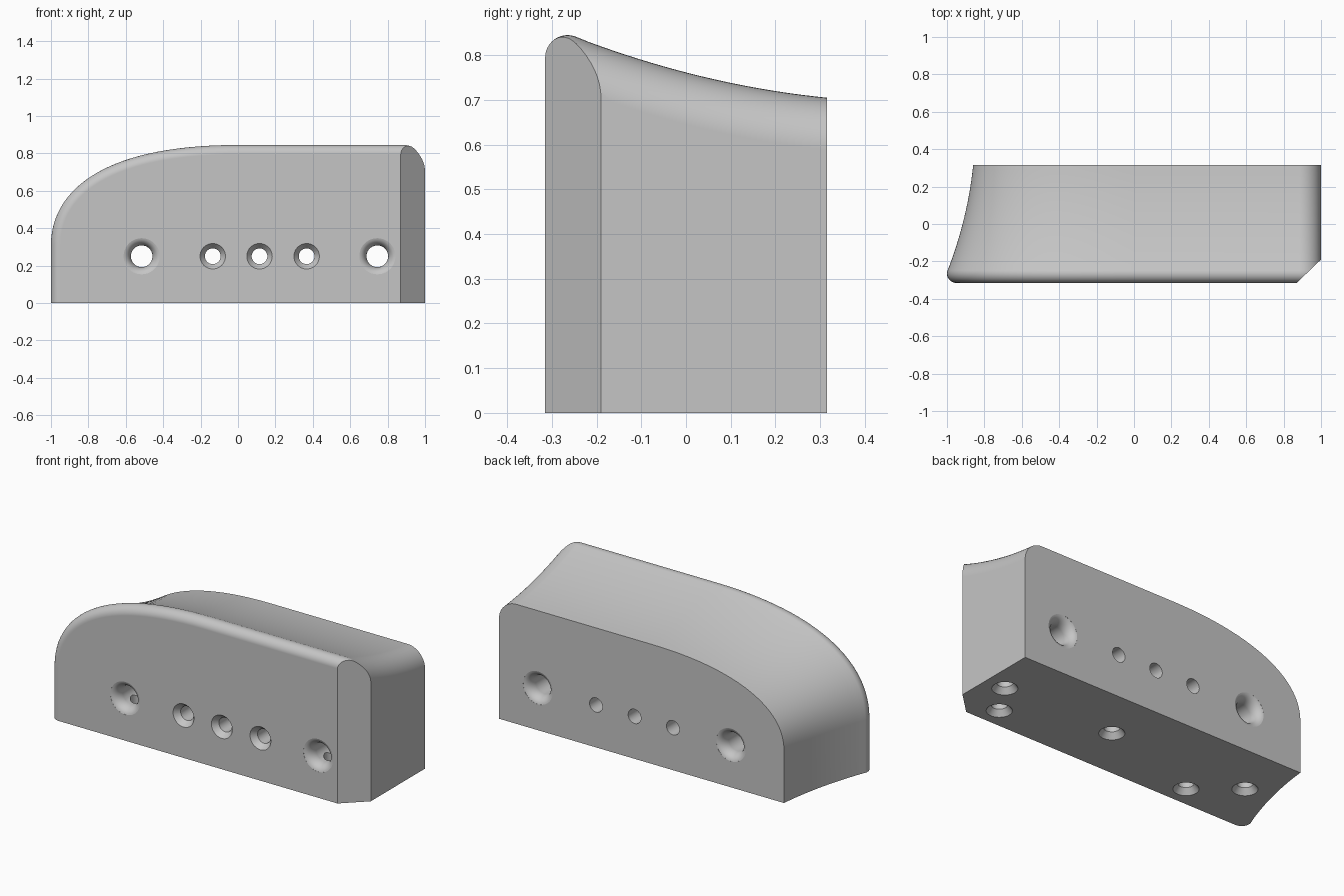
import bpy, bmesh
from math import sin, cos, pi, radians
from mathutils import Vector, Matrix

if "Cube" in bpy.data.objects:
    bpy.data.objects.remove(bpy.data.objects["Cube"])

HALF = 0.315      # half depth in y
TOP = 0.845       # height of the crest
FILLET = 0.115    # rounding along the right end
NOSE = 0.05       # rounding along the front edge

grey = bpy.data.materials.new("plain grey")
grey.use_nodes = True
grey.diffuse_color = (0.56, 0.56, 0.56, 1)
grey.node_tree.nodes["Principled BSDF"].inputs["Base Color"].default_value = grey.diffuse_color


def make_object(name, bm):
    bmesh.ops.recalc_face_normals(bm, faces=bm.faces)
    mesh = bpy.data.meshes.new(name)
    bm.to_mesh(mesh)
    bm.free()
    obj = bpy.data.objects.new(name, mesh)
    bpy.context.collection.objects.link(obj)
    mesh.materials.append(grey)
    return obj


def loft(bm, rings):
    """Skin equal closed rings of points and cap both ends."""
    rows = [[bm.verts.new(p) for p in ring] for ring in rings]
    n = len(rows[0])
    for a, b in zip(rows, rows[1:]):
        for i in range(n):
            j = (i + 1) % n
            bm.faces.new((a[i], a[j], b[j], b[i]))
    bm.faces.new(rows[0])
    bm.faces.new(rows[-1])


def outline(y, inset):
    """Side outline with its curved shoulder and top set in by a distance."""
    p = [Vector(v) for v in ((-1, 0.31), (-1, 0.57), (-0.77, TOP), (0, TOP))]
    pts = [(-1 + inset, 0)]
    steps = 32
    for k in range(steps + 1):
        t = k / steps
        s = 1 - t
        point = s**3 * p[0] + 3*s*s*t * p[1] + 3*s*t*t * p[2] + t**3 * p[3]
        tangent = (s*s * (p[1]-p[0]) + 2*s*t * (p[2]-p[1]) + t*t * (p[3]-p[2])).normalized()
        pts.append((point.x + tangent.y * inset, point.y - tangent.x * inset))
    for k in range(13):
        a = pi / 2 * (1 - k / 12)
        pts.append((1 - FILLET + FILLET * cos(a), TOP - inset - FILLET + FILLET * sin(a)))
    pts.append((1, 0))
    return [(x, y, z) for x, z in pts]


# Body: rounded front edge running into a hollow sweep towards the back
rings = []
for k in range(13):
    a = radians(-90 + 111 * k / 12)
    rings.append(outline(-HALF + NOSE + NOSE * sin(a), NOSE * (1 - cos(a))))
start = rings[-1][0][1]
for k in range(1, 21):
    y = start + (HALF - start) * k / 20
    t = HALF - y
    rings.append(outline(y, 0.14 - 0.1 * t - 0.252 * t * t))
bm = bmesh.new()
loft(bm, rings)

# Bevelled front right corner
cut = bmesh.ops.bisect_plane(bm, geom=bm.verts[:] + bm.edges[:] + bm.faces[:],
                             plane_co=(0.87, -HALF, 0), plane_no=(0.125, -0.13, 0),
                             clear_outer=True)
bmesh.ops.holes_fill(bm, edges=[e for e in bm.edges if e.is_boundary], sides=0)
body = make_object("grip_block", bm)


def drill(profile, location, upward=False):
    """Cut a turned hole; the profile lists radius and depth."""
    turn = Matrix.Rotation(0 if upward else -pi / 2, 4, 'X')
    move = Matrix.Translation(location) @ turn
    n = 40
    rings = [[move @ Vector((r * cos(2*pi*i/n), r * sin(2*pi*i/n), d)) for i in range(n)]
             for r, d in profile]
    bm = bmesh.new()
    loft(bm, rings)
    cutter = make_object("hole_cutter", bm)
    cutter.hide_render = True
    mod = body.modifiers.new("hole", 'BOOLEAN')
    mod.operation = 'DIFFERENCE'
    mod.solver = 'EXACT'
    mod.object = cutter
    bpy.ops.object.modifier_apply(modifier=mod.name)
    bpy.data.objects.remove(cutter)


bpy.context.view_layer.objects.active = body
body.select_set(True)

# Large through holes with soft flared mouths on both faces
depth = 2 * HALF
flare = []
for k in range(9):
    a = radians(8 + 82 * k / 8)
    flare.append((0.058 + 0.045 * (1 - sin(a)), 0.06 * (1 - cos(a))))
mouth = [(flare[0][0], -0.05)] + flare
large = mouth + [(r, depth - d) for r, d in reversed(mouth)]
for x in (-0.515, 0.745):
    drill(large, (x, -HALF, 0.25))

# Small countersunk through holes
sink = [(0.084, -0.02), (0.042, 0.033)]
for x in (-0.135, 0.115, 0.367):
    drill(sink + [(0.042, depth + 0.05)], (x, -HALF, 0.25))

# Countersunk holes in the base; the front pair opens into the large holes
for x, y, end in ((0.873, 0, 0.2), (0.15, 0, 0.2), (-0.75, 0, 0.2),
                  (0.747, -0.195, 0.24), (-0.515, -0.195, 0.24)):
    drill(sink + [(0.042, end)], (x, y, 0), upward=True)

bpy.ops.object.shade_smooth_by_angle(angle=radians(30))
weighted = body.modifiers.new("clean_shading", 'WEIGHTED_NORMAL')
weighted.keep_sharp = True
